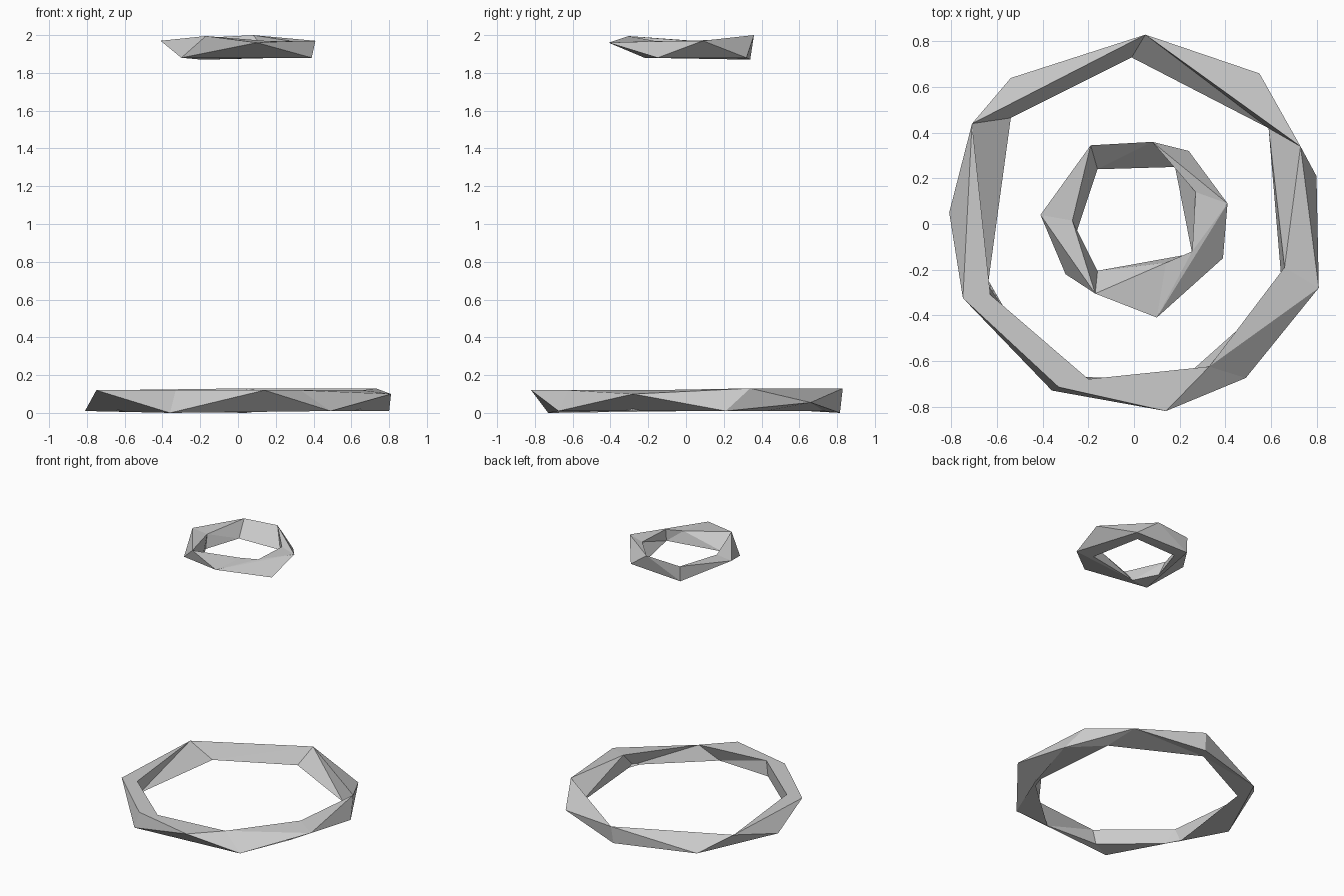
import bpy, bmesh
from math import atan2
from mathutils import Vector

if "Cube" in bpy.data.objects:
    bpy.data.objects.remove(bpy.data.objects["Cube"])


def loop_points(pts, z):
    """Points around the axis, counter-clockwise; z is the default height."""
    vs = [Vector((p[0], p[1], p[2] if len(p) > 2 else z)) for p in pts]
    return sorted(vs, key=lambda v: atan2(v.y, v.x))


def bridge(bm, a, b):
    """Triangulate the band between two closed loops by shortest diagonals."""
    n, m = len(a), len(b)
    i0, j0 = min(((i, j) for i in range(n) for j in range(m)),
                 key=lambda ij: (a[ij[0]].co - b[ij[1]].co).length)
    i = j = 0
    while i < n or j < m:
        va, vb = a[(i0 + i) % n], b[(j0 + j) % m]
        na, nb = a[(i0 + i + 1) % n], b[(j0 + j + 1) % m]
        step_a = j == m or (i < n and (na.co - vb.co).length <= (nb.co - va.co).length)
        if step_a:
            bm.faces.new((va, vb, na))
            i += 1
        else:
            bm.faces.new((va, vb, nb))
            j += 1


def faceted_ring(name, low, high, outer_top, outer_base, inner_base, inner_top):
    bm = bmesh.new()
    loops = [[bm.verts.new(v) for v in loop_points(p, z)] for p, z in
             ((outer_top, high), (outer_base, low), (inner_base, low), (inner_top, high))]
    for k in range(4):
        bridge(bm, loops[k], loops[(k + 1) % 4])
    bmesh.ops.remove_doubles(bm, verts=bm.verts, dist=0.002)
    bmesh.ops.recalc_face_normals(bm, faces=bm.faces)
    me = bpy.data.meshes.new(name)
    bm.to_mesh(me)
    bm.free()
    bpy.context.collection.objects.link(bpy.data.objects.new(name, me))


# Wide ring at the ground
faceted_ring(
    "base_ring", 0.01, 0.12,
    [(.05, .83, .13), (.73, .34, .13), (.81, -.28, .10), (.33, -.625),
     (.14, -.82), (-.33, -.715), (-.75, -.325), (-.71, .44)],
    [(.04, .815, 0), (.55, .66, .055), (.80, .21), (.49, -.675),
     (-.36, -.73, 0), (-.81, .05), (-.54, .64)],
    [(-.01, .73), (.59, .42), (.65, -.29), (.2, -.69),
     (-.22, -.67), (-.58, -.36), (-.64, -.265), (-.54, .465)],
    [(.05, .83, .13), (.73, .34, .13), (.66, -.19), (.33, -.625),
     (-.20, -.68), (-.63, -.31), (-.71, .44)])

# Small ring floating at the top
faceted_ring(
    "top_ring", 1.88, 1.97,
    [(.08, .36, 2), (.41, .09), (.10, -.41, 1.96), (-.17, -.305, 1.995),
     (-.41, .04), (-.19, .345, 1.985)],
    [(-.19, .34, 1.87), (.24, .32), (.39, -.15), (-.30, -.22)],
    [(-.16, .24), (.18, .25), (.255, -.13), (-.16, -.205), (-.25, -.03)],
    [(.08, .36, 2), (.27, .14), (.255, -.12), (.14, -.17),
     (-.17, -.305, 1.995), (-.27, .015), (-.19, .345, 1.985)])
